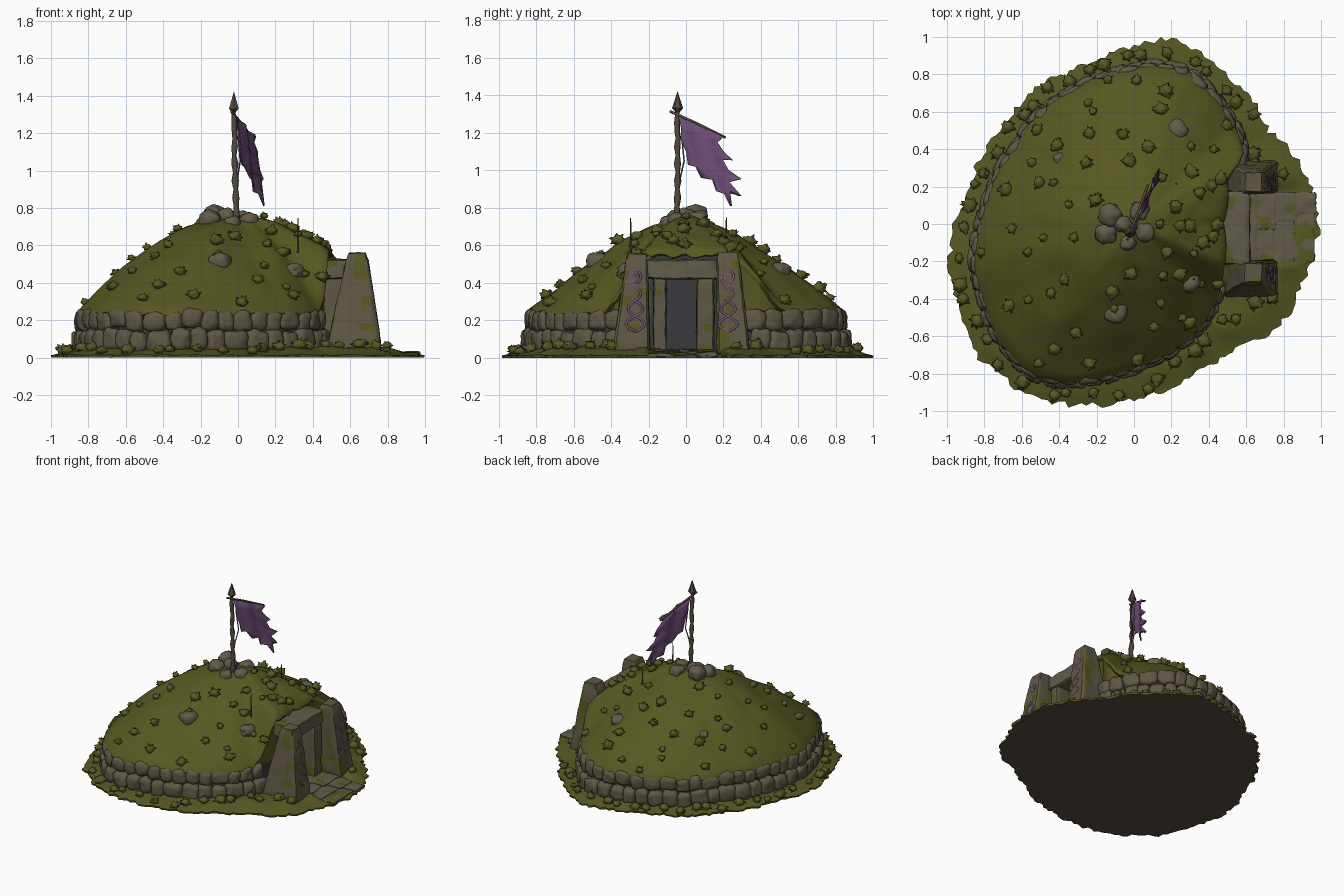
import bpy, bmesh, math, random
from mathutils import Vector, Matrix, noise

if "Cube" in bpy.data.objects:
    bpy.data.objects.remove(bpy.data.objects["Cube"])

random.seed(7)
U = random.uniform


def srgb(name, r, g, b):
    m = bpy.data.materials.new(name)
    lin = [((c / 255 + 0.055) / 1.055) ** 2.4 for c in (r, g, b)]
    m.diffuse_color = (*lin, 1)
    m.use_nodes = True
    m.node_tree.nodes["Principled BSDF"].inputs["Base Color"].default_value = m.diffuse_color
    return m


GRASS = srgb("grass", 86, 87, 33)
TUFT = srgb("tuft_green", 86, 87, 36)
STONE = srgb("stone", 94, 87, 69)
PALE = srgb("pale_stone", 97, 91, 74)
DARK = srgb("dark_gap", 58, 58, 61)
EARTH = srgb("earth", 86, 75, 62)
WOOD = srgb("old_wood", 84, 74, 60)
CLOTH = srgb("purple_cloth", 108, 75, 118)
RUNE = srgb("rune_purple", 116, 84, 116)


def finish(name, bm, mats, smooth=60):
    me = bpy.data.meshes.new(name)
    bmesh.ops.recalc_face_normals(bm, faces=bm.faces)
    bm.to_mesh(me)
    bm.free()
    for m in mats:
        me.materials.append(m)
    if smooth:
        me.polygons.foreach_set("use_smooth", [True] * len(me.polygons))
        me.set_sharp_from_angle(angle=math.radians(smooth))
    ob = bpy.data.objects.new(name, me)
    bpy.context.collection.objects.link(ob)
    return ob


def radial(points):
    """Outline points -> radius as a function of angle."""
    t = sorted((math.atan2(y, x) % math.tau, math.hypot(x, y)) for x, y in points)
    t = [(t[-1][0] - math.tau, t[-1][1])] + t + [(t[0][0] + math.tau, t[0][1])]

    def radius(a):
        a %= math.tau
        for (a0, r0), (a1, r1) in zip(t, t[1:]):
            if a0 <= a <= a1:
                return r0 + (r1 - r0) * (a - a0) / (a1 - a0)
    return radius


wall_r = radial([(.5, 0), (.52, .25), (.61, .38), (.56, .53), (.43, .72), (.3, .84), (.08, .87), (-.18, .8),
                 (-.45, .67), (-.64, .45), (-.77, .24), (-.85, -.03), (-.88, -.24), (-.82, -.45), (-.72, -.67),
                 (-.56, -.83), (-.32, -.87), (-.08, -.82), (.19, -.71), (.38, -.56), (.47, -.4), (.5, -.25)])
ground_r = radial([(.99, 0), (.96, .2), (.85, .38), (.72, .5), (.65, .65), (.5, .8), (.35, .92), (.2, .99), (0, .96),
                   (-.2, .87), (-.4, .79), (-.55, .72), (-.7, .52), (-.82, .35), (-.9, .15), (-.96, 0), (-.99, -.2),
                   (-.96, -.4), (-.85, -.7), (-.7, -.82), (-.55, -.93), (-.2, -.97), (0, -.94), (.2, -.87),
                   (.5, -.68), (.7, -.6), (.82, -.5), (.9, -.3), (.97, -.15)])


def edge_z(a):
    """Lower turf edge; it climbs over the doorway."""
    d = abs((a + math.pi) % math.tau - math.pi)
    s = min(1, max(0, (math.radians(48) - d) / math.radians(26)))
    return .255 + .315 * s * s * (3 - 2 * s)


def dome_z(x, y):
    a = math.atan2(y, x)
    f = math.hypot(x, y) / (wall_r(a) - .03)
    e, k = edge_z(a), 1.35 + .6 * math.cos(a) ** 2
    p = Vector((x, y, 0))
    return e + (.755 - e) * (1 - f ** k) + .016 * noise.noise(p * 5) + .008 * noise.noise(p * 13)


def ground_z(x, y):
    a = math.atan2(y, x)
    d = max(0, ground_r(a) - math.hypot(x, y))
    p = Vector((x, y, 3))
    h = .012 + min(.04, .3 * d) + .014 * noise.noise(p * 8) * min(1, d * 10)
    return min(h, .022) if x > .5 and abs(y) < .2 else max(.01, h)


def polar(bm, rings, n):
    """Skin a list of ring functions a -> (x, y, z)."""
    rows = [[bm.verts.new(fn(i * math.tau / n)) for i in range(n)] for fn in rings]
    for r0, r1 in zip(rows, rows[1:]):
        for i in range(n):
            j = (i + 1) % n
            bm.faces.new((r0[i], r1[i], r1[j], r0[j]))
    return rows


def on(a, r, zf):
    x, y = r * math.cos(a), r * math.sin(a)
    return x, y, zf(x, y)


# grassy ground apron with ragged edge and earth underside
N = 220
rag = [U(-.02, .016) for _ in range(N)]
rim = lambda a: ground_r(a) + rag[round(a / math.tau * N) % N]
bm = bmesh.new()
rows = polar(bm, [lambda a, f=f: on(a, rim(a) * f, ground_z) for f in (.4, .6, .7, .78, .85, .9, .95, .98, 1)] +
             [lambda a: on(a, rim(a) - .003, lambda x, y: 0)], N)
bm.faces.new(rows[0])
bm.faces.new(rows[-1]).material_index = 1
finish("ground", bm, [GRASS, EARTH], 50)

# turf dome with a drooping lip
bm = bmesh.new()
N = 120
droop = [U(0, .025) for _ in range(N)]
rows = polar(bm, [lambda a, f=f: on(a, (wall_r(a) - .03) * f, dome_z)
                  for f in [.03] + [i / 18 for i in range(1, 19)]] +
             [lambda a: on(a, wall_r(a) - .022, lambda x, y: edge_z(a) - .012 - droop[round(a / math.tau * N) % N]),
              lambda a: on(a, wall_r(a) - .09, lambda x, y: edge_z(a) - .04)], N)
bm.faces.new(rows[0])
finish("turf_dome", bm, [GRASS], 70)

# core behind the stones: dark low down, turf above
bm = bmesh.new()
polar(bm, [lambda a, z=z, i=i: on(a, wall_r(a) - i, lambda x, y: min(z, edge_z(a) - .02))
           for z, i in ((.0, .045), (.15, .05), (.235, .055), (.6, .045))], 96)
for f in bm.faces:
    c = f.calc_center_median()
    f.material_index = int(c.z > .24 and not (c.x > 0 and abs(c.y) < .2))
finish("wall_core", bm, [DARK, GRASS])


def blob(bm, loc, size, rot=0.0, power=4, sub=3, rough=.08):
    """Rounded stone: superellipsoid with noise."""
    vs = bmesh.ops.create_icosphere(bm, subdivisions=sub, radius=1)["verts"]
    M = Matrix.Translation(loc) @ Matrix.Rotation(rot, 4, 'Z')
    off = Vector((U(0, 50), U(0, 50), U(0, 50)))
    for v in vs:
        c = v.co
        s = sum(abs(q) ** power for q in c) ** (-1 / power) * (1 + rough * noise.noise(c * 1.6 + off))
        v.co = M @ Vector([q * s * h / 2 for q, h in zip(c, size)])


# two courses of kerb stones, open at the doorway
bm = bmesh.new()
for z, h, inset in ((.088, .125, .035), (.2, .112, .052)):
    a, end = math.radians(31 if z < .1 else 29), math.radians(320)
    while a < end:
        w = U(.08, .135)
        r = wall_r(a)
        mid = a + w / 2 / r
        p0, p1 = on(a, wall_r(a), ground_z), on(a + w / r, wall_r(a + w / r), ground_z)
        rot = math.atan2(p1[1] - p0[1], p1[0] - p0[0])
        L = math.hypot(p1[1] - p0[1], p1[0] - p0[0])
        x, y, _ = on(mid, wall_r(mid) - inset, ground_z)
        blob(bm, (x, y, z + U(-.01, .01)), (L * 1.02, U(.075, .095), h * U(.88, 1.06)), rot, 3.6, rough=.2)
        a += w / r
finish("kerb_stones", bm, [STONE])

# summit cairn and boulders poking from the turf
bm = bmesh.new()
for x, y, z, s in ((-.13, .05, .76, .12), (-.15, -.05, .735, .11), (.03, .07, .74, .1), (.06, -.04, .73, .1),
                   (-.03, -.1, .715, .09), (-.06, .0, .75, .1)):
    blob(bm, (x, y, z), (s, s * U(.85, 1.1), s * .9), U(0, 3), 2.5, rough=.25)
for x, y, s in ((.23, .5, .11), (-.1, -.47, .12), (.3, -.31, .11), (-.4, .35, .06)):
    blob(bm, (x, y, dome_z(x, y) - .018), (s, s, s * .8), U(0, 3), 2.6, rough=.25)
finish("boulders", bm, [PALE])


def block(name, lo, hi, top=None, mat=STONE, moss=.3, cuts=9):
    """Hewn slab from lo to hi; top = (x0, x1, y0, y1) tapers it; noise moss."""
    bm = bmesh.new()
    bmesh.ops.create_cube(bm, size=1)
    bmesh.ops.bevel(bm, geom=bm.edges[:], offset=.07, segments=1, affect='EDGES')
    bmesh.ops.subdivide_edges(bm, edges=bm.edges[:], cuts=cuts, use_grid_fill=True)
    b = (lo[0], hi[0], lo[1], hi[1])
    top = top or b
    for v in bm.verts:
        u, w, t = (c + .5 for c in v.co)
        x0, x1, y0, y1 = (p + (q - p) * t for p, q in zip(b, top))
        v.co = (x0 + (x1 - x0) * u, y0 + (y1 - y0) * w, lo[2] + (hi[2] - lo[2]) * t)
        v.co += .007 * noise.noise_vector(v.co * 14)
        v.co.z = max(v.co.z, .003)
    for f in bm.faces:
        c = f.calc_center_median()
        n = noise.noise(c * 11 + Vector((4, 1, 9)))
        f.material_index = int(n > moss + c.z * .35)
    return finish(name, bm, [mat, GRASS], 45)


# doorway: great side stones, inner jambs, lintel, door slab, paving
block("left_portal_stone", (.465, -.395, .004), (.775, -.19, .555), (.585, .69, -.315, -.205), moss=.1)
block("right_portal_stone", (.465, .165, .004), (.775, .345, .56), (.585, .69, .165, .28), moss=.1)
block("left_jamb", (.46, -.175, .004), (.62, -.105, .43))
block("right_jamb", (.46, .055, .004), (.62, .15, .43))
block("lintel", (.44, -.215, .42), (.62, .175, .525), mat=PALE, moss=.35)
block("door_slab", (.44, -.12, .004), (.475, .07, .44), mat=DARK, moss=5, cuts=2)
block("threshold", (.5, -.19, .004), (.66, .16, .045), mat=PALE, moss=.4)
for i, (x0, x1, z) in enumerate(((.65, .75, .04), (.74, .86, .033), (.85, .965, .026))):
    block(f"paving_{i}", (x0, -.2, .004), (x1, -.03 + .04 * i, z), mat=PALE, moss=.15)
    block(f"paving_far_{i}", (x0, -.03 + .04 * i, .004), (x1 + .01, .17, z + .004), mat=PALE, moss=.15)


def tube(name, paths, radius, mat, taper=None):
    cu = bpy.data.curves.new(name, 'CURVE')
    cu.dimensions = '3D'
    cu.bevel_depth, cu.bevel_resolution, cu.use_fill_caps = radius, 2, True
    for pts in paths:
        s = cu.splines.new('POLY')
        s.points.add(len(pts) - 1)
        for i, p in enumerate(pts):
            s.points[i].co = (*p, 1)
            s.points[i].radius = taper(i / (len(pts) - 1)) if taper else 1
    cu.materials.append(mat)
    ob = bpy.data.objects.new(name, cu)
    bpy.context.collection.objects.link(ob)


# carved runes on the portal faces: spiral above a twisted ladder
face_x = lambda z: .775 - .085 * z / .55
for side, yc in (("left", -.27), ("right", .225)):
    put = lambda y, z: (face_x(z) - .002, yc + y, z)
    T = [i / 40 for i in range(41)]
    spiral = [put((.012 + .03 * t) * math.cos(t * 11), .43 + (.012 + .033 * t) * math.sin(t * 11)) for t in T]
    braid = [[put(s * .055 * math.sin(t * 9.4) * (1 - .6 * t), .14 + .245 * t) for t in T] for s in (1, -1)]
    tube(side + "_runes", [spiral] + braid, .0065, RUNE)

# banner pole with knots, crossbar, cords, spear tip
pole = [(-.01 - .012 * t + U(-.004, .004), -.045 + U(-.004, .004), .72 + .63 * t) for t in [i / 14 for i in range(15)]]
tube("banner_pole", [pole], .016, WOOD, lambda t: 1.05 - .2 * t + .25 * math.sin(t * 40))
tube("crossbar", [[(-.035, -.085, 1.315), (.02, .06, 1.25), (.075, .21, 1.175)]], .007, WOOD)
tube("cord", [[(0, -.025, 1.2), (.012, -.01, 1.05), (-.01, -.04, .92)], [(-.02, -.05, .8), (.02, -.02, .74)]], .004, CLOTH)
tube("stakes", [[(.32, -.295, .56), (.32, -.295, .745)], [(.225, .215, .62), (.225, .215, .75)]], .005, WOOD,
     lambda t: 1.2 - .7 * t)
bm = bmesh.new()
for z, r0, r1, h in ((1.375, .03, .001, .09), (1.322, .012, .03, .02)):
    bmesh.ops.create_cone(bm, segments=6, radius1=r0, radius2=r1, depth=h, cap_ends=True,
                          matrix=Matrix.Translation((-.022, -.045, z)))
finish("spear_tip", bm, [WOOD], 0)

# torn banner lofted between its ragged edges (y, z)
left = [(-.04, 1.29), (-.025, 1.22), (-.03, 1.17), (0, 1.1), (.01, 1.03), (.05, 1.02), (.08, .96), (.14, .95),
        (.16, .89), (.2, .88), (.235, .81)]
right = [(.2, 1.18), (.165, 1.15), (.2, 1.1), (.25, 1.055), (.195, 1.06), (.225, 1.0), (.295, .955), (.23, .94),
         (.295, .865), (.235, .89), (.245, .81)]
bm = bmesh.new()
rows = []
for (y0, z0), (y1, z1) in zip(left, right):
    row = []
    for i in range(9):
        y, z = y0 + (y1 - y0) * i / 8, z0 + (z1 - z0) * i / 8
        x = .38 * (y + .05) + .06 * (1.3 - z) + .012 * math.sin(55 * y + 9 * z) - .01
        row.append(bm.verts.new((x, y, z)))
    rows.append(row)
for r0, r1 in zip(rows, rows[1:]):
    for i in range(8):
        bm.faces.new((r0[i], r0[i + 1], r1[i + 1], r1[i]))
mod = finish("banner", bm, [CLOTH], 80).modifiers.new("thickness", 'SOLIDIFY')
mod.thickness = .006

# spiky grass tufts over dome and apron
bm = bmesh.new()


def tuft(x, y, z, s):
    vs = bmesh.ops.create_icosphere(bm, subdivisions=3, radius=s)["verts"]
    for v in vs:
        k = U(1.25, 1.6) if random.random() < .1 else U(.92, 1)
        v.co = Vector((v.co.x * k + x, v.co.y * k + y, v.co.z * k * .8 + z))


for i in range(62):
    a, f = i * 2.39996 + U(-.2, .2), math.sqrt((i + 6) / 68) * .99
    x, y, z = on(a, (wall_r(a) - .03) * f, dome_z)
    tuft(x, y, z + .014, U(.02, .036))
for i in range(48):
    a = (i + U(0, .7)) * math.tau / 48
    r0 = wall_r(a) + .02
    x, y, z = on(a, r0 + (ground_r(a) - r0) * U(.05, .75), ground_z)
    if not (x > .45 and abs(y) < .24):
        tuft(x, y, z + .014, U(.022, .038))
finish("grass_tufts", bm, [TUFT], 80)
